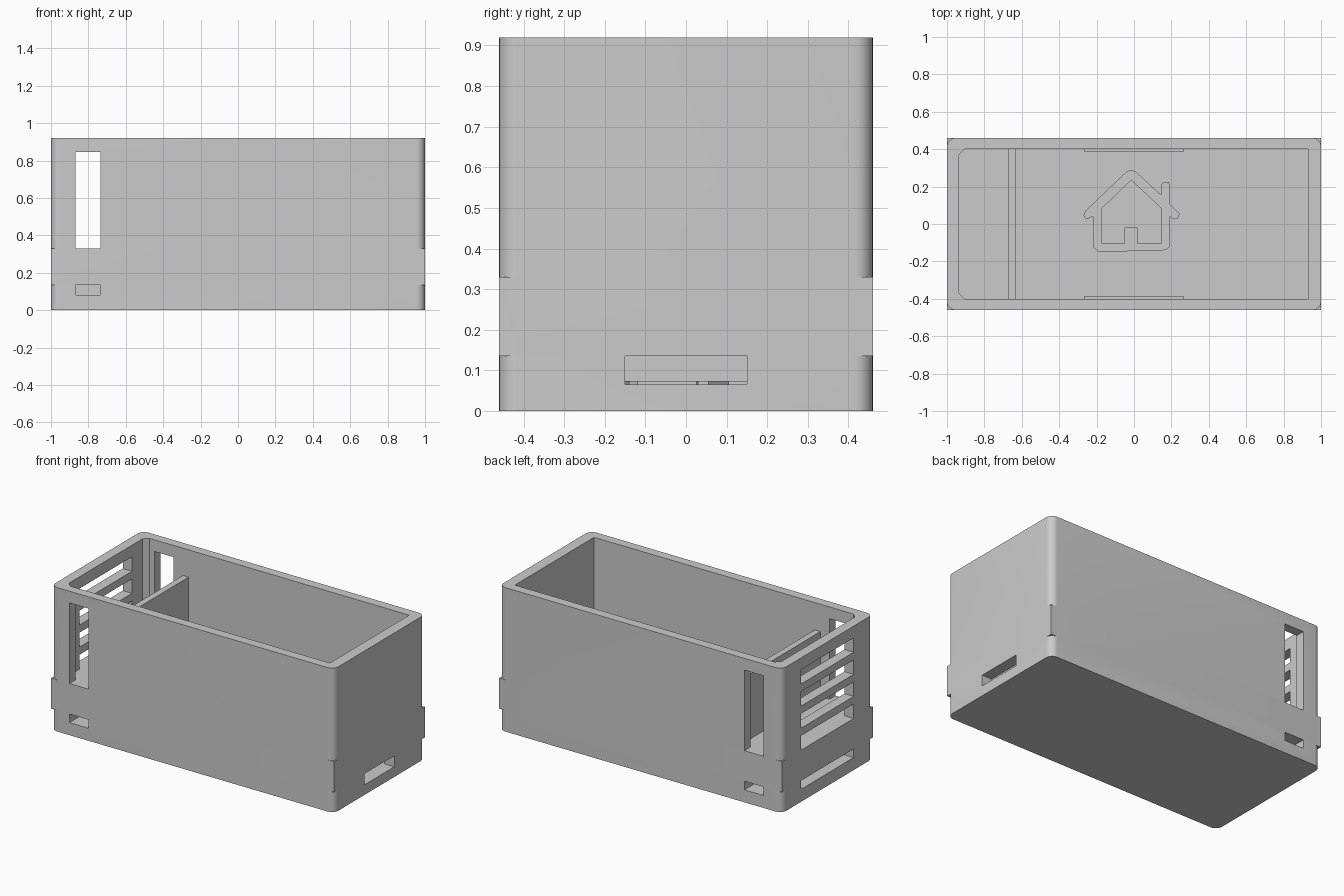
import bpy, bmesh, math

if "Cube" in bpy.data.objects:
    bpy.data.objects.remove(bpy.data.objects["Cube"])

grey = bpy.data.materials.new("plain grey")
grey.diffuse_color = (0.6, 0.6, 0.6, 1)
grey.use_nodes = True
grey.node_tree.nodes["Principled BSDF"].inputs["Base Color"].default_value = grey.diffuse_color


def prism(name, pts, z0, z1):
    """Extrude a flat outline from z0 to z1."""
    bm = bmesh.new()
    face = bm.faces.new([bm.verts.new((x, y, z0)) for x, y in pts])
    top = bmesh.ops.extrude_face_region(bm, geom=[face])["geom"]
    bmesh.ops.translate(bm, vec=(0, 0, z1 - z0),
                        verts=[v for v in top if isinstance(v, bmesh.types.BMVert)])
    bmesh.ops.recalc_face_normals(bm, faces=bm.faces)
    mesh = bpy.data.meshes.new(name)
    bm.to_mesh(mesh)
    bm.free()
    mesh.materials.append(grey)
    ob = bpy.data.objects.new(name, mesh)
    bpy.context.collection.objects.link(ob)
    return ob


def box(name, x0, x1, y0, y1, z0, z1):
    return prism(name, [(x0, y0), (x1, y0), (x1, y1), (x0, y1)], z0, z1)


def combine(ob, other, op):
    """Apply a boolean and discard the helper."""
    m = ob.modifiers.new(op, "BOOLEAN")
    m.operation, m.object, m.solver = op, other, "EXACT"
    bpy.context.view_layer.objects.active = ob
    bpy.ops.object.modifier_apply(modifier=m.name)
    bpy.data.objects.remove(other)


# Outer block with rounded vertical corners
X, Y, H, R = 1.0, 0.46, 0.92, 0.045
outline = []
for i, (sx, sy) in enumerate([(1, 1), (-1, 1), (-1, -1), (1, -1)]):
    for k in range(9):
        a = math.pi / 2 * (i + k / 8)
        outline.append((sx * (X - R) + R * math.cos(a), sy * (Y - R) + R * math.sin(a)))
body = prism("box_body", outline, 0, H)

# Square corner band
band = box("corner_band", -X, X, -Y, Y, 0.135, 0.33)
combine(body, band, "UNION")

cuts = [
    (-0.63, 0.93, -0.4, 0.4, 0.065, 1.0),       # main compartment
    (-0.70, -0.60, -0.4, 0.4, 0.745, 1.0),      # space above the divider
    (0.9, 1.1, -0.15, 0.15, 0.065, 0.135),      # drain slot in the right wall
    (-1.1, -0.85, -0.265, 0.265, 0.08, 0.135),  # low slot in the left wall
]
for s in (-1, 1):
    lo, hi = sorted((s * 0.38, s * 0.6))
    cuts.append((-0.87, -0.735, lo, hi, 0.33, 0.845))    # tall windows
    lo, hi = sorted((s * 0.3, s * 0.6))
    cuts.append((-0.87, -0.735, lo, hi, 0.08, 0.135))    # low slots
for i in range(4):                                       # louvre slots
    z = 0.33 + i * 0.141
    cuts.append((-1.1, -0.9, -0.265, 0.265, z, z + 0.092))

# Small compartment with chamfered outer corners
small = prism("small_compartment", [(-0.67, -0.4), (-0.67, 0.4), (-0.905, 0.4), (-0.935, 0.37),
                                    (-0.935, -0.37), (-0.905, -0.4)], 0.33, 1.0)
combine(body, small, "DIFFERENCE")
for c in cuts:
    combine(body, box("cutter", *c), "DIFFERENCE")

bpy.ops.object.select_all(action="DESELECT")
body.select_set(True)
bpy.context.view_layer.objects.active = body
bpy.ops.object.shade_smooth_by_angle(angle=math.radians(30))

# Thin lips along the long inner walls
for name, s in (("front_lip", -1), ("back_lip", 1)):
    lo, hi = sorted((s * 0.385, s * 0.402))
    box(name, -0.265, 0.265, lo, hi, 0.065, 0.135)

# House outline emblem lying on the floor
outer = [(-0.015, 0.29), (0.01, 0.28), (0.145, 0.155), (0.145, 0.21), (0.16, 0.225), (0.185, 0.225),
         (0.192, 0.21), (0.192, 0.105), (0.245, 0.055), (0.235, 0.03), (0.215, 0.025), (0.192, 0.04),
         (0.192, -0.12), (0.17, -0.14), (-0.19, -0.15), (-0.22, -0.12), (-0.22, 0.04), (-0.255, 0.025),
         (-0.27, 0.045), (-0.26, 0.07), (-0.04, 0.28)]
inner = [(-0.015, 0.235), (0.145, 0.085), (0.145, -0.105), (0.02, -0.105), (0.02, -0.02),
         (-0.05, -0.02), (-0.05, -0.105), (-0.17, -0.105), (-0.17, 0.085)]
emblem = prism("house_emblem", outer, 0.06, 0.074)
combine(emblem, prism("cutter", inner, 0, 0.2), "DIFFERENCE")
